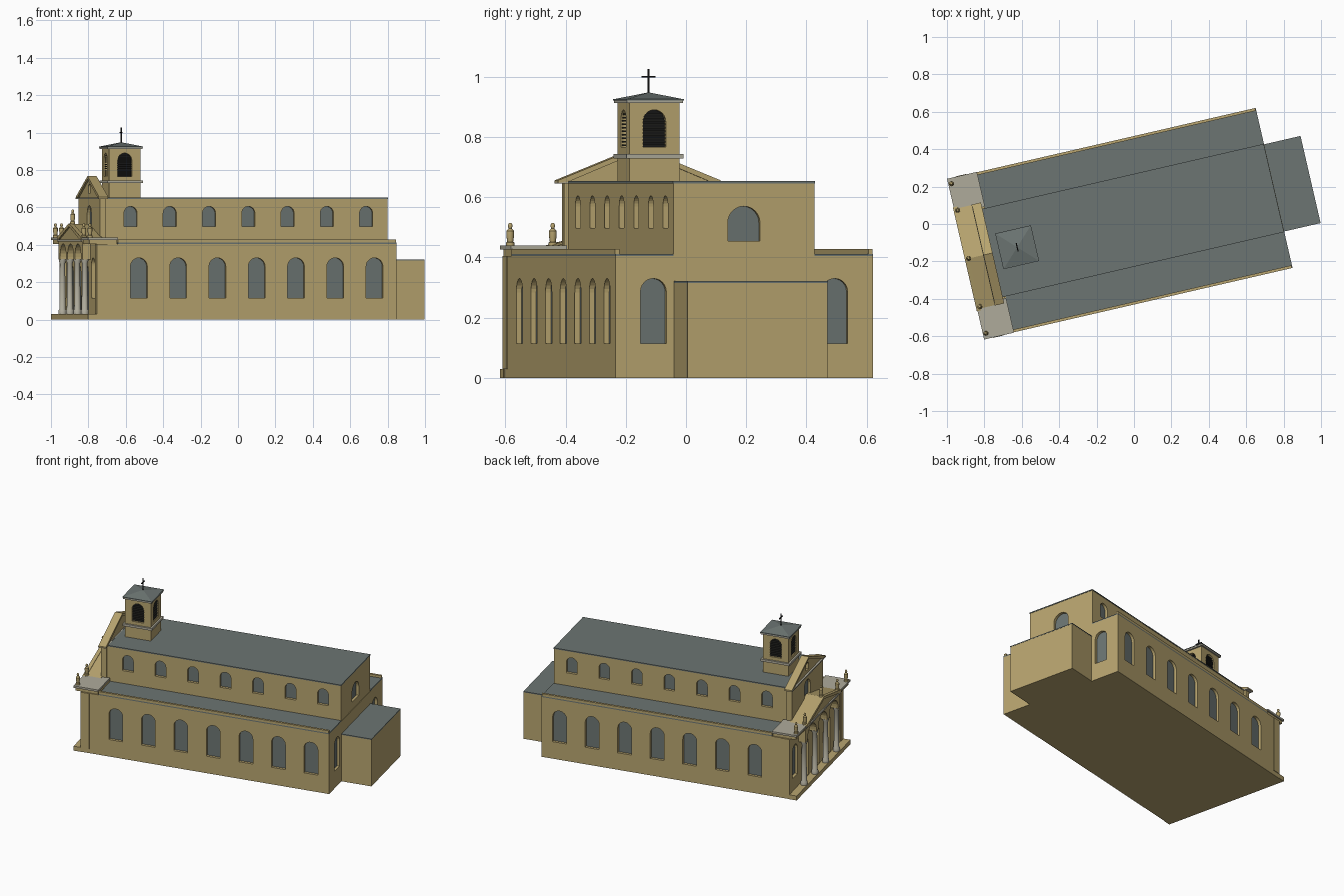
import bpy, bmesh, math
from mathutils import Matrix, Vector

if "Cube" in bpy.data.objects:
    bpy.data.objects.remove(bpy.data.objects["Cube"])

# Everything is built along the church axis (front faces -x), then turned on the site
SITE = Matrix.Translation((-0.004, 0.019, 0)) @ Matrix.Rotation(math.radians(13), 4, 'Z')


def material(name, rgb):
    m = bpy.data.materials.new(name)
    m.diffuse_color = (*rgb, 1)
    m.use_nodes = True
    m.node_tree.nodes["Principled BSDF"].inputs["Base Color"].default_value = m.diffuse_color
    return m


TAN = material("tan_wall", (0.48, 0.375, 0.16))
GREY = material("slate_grey", (0.15, 0.178, 0.17))
STONE = material("pale_stone", (0.43, 0.41, 0.33))
DARK = material("dark_louver", (0.03, 0.03, 0.026))
BLACK = material("black_iron", (0.008, 0.008, 0.008))


def finish(name, bm, mat, smooth=False):
    bmesh.ops.recalc_face_normals(bm, faces=bm.faces[:])
    me = bpy.data.meshes.new(name)
    bm.to_mesh(me)
    bm.free()
    me.materials.append(mat)
    ob = bpy.data.objects.new(name, me)
    ob.matrix_world = SITE
    bpy.context.collection.objects.link(ob)
    if smooth:
        bpy.ops.object.select_all(action='DESELECT')
        ob.select_set(True)
        bpy.context.view_layer.objects.active = ob
        bpy.ops.object.shade_smooth_by_angle(angle=math.radians(40))
    return ob


def add_prism(bm, pts, shift):
    lo = [bm.verts.new(p) for p in pts]
    hi = [bm.verts.new(Vector(p) + Vector(shift)) for p in pts]
    bm.faces.new(lo)
    bm.faces.new(hi[::-1])
    for i in range(len(pts)):
        j = (i + 1) % len(pts)
        bm.faces.new((lo[i], hi[i], hi[j], lo[j]))


def add_box(bm, x0, x1, y0, y1, z0, z1):
    add_prism(bm, [(x0, y0, z0), (x1, y0, z0), (x1, y1, z0), (x0, y1, z0)], (0, 0, z1 - z0))


def box(name, mat, *dims):
    bm = bmesh.new()
    add_box(bm, *dims)
    return finish(name, bm, mat)


def across(name, mat, outline, x0, x1):
    """Outline in (y, z), extruded along the church axis."""
    bm = bmesh.new()
    add_prism(bm, [(x0, y, z) for y, z in outline], (x1 - x0, 0, 0))
    return finish(name, bm, mat)


def add_arch(bm, pos, normal, w, z0, z1, d0, d1):
    """Round-headed prism from d0 to d1 along the outward normal."""
    n = Vector((*normal, 0))
    t = Vector((-n.y, n.x, 0))
    r = w / 2
    prof = [(-r, z0), (r, z0)]
    prof += [(r * math.cos(math.pi * i / 12), z1 - r + r * math.sin(math.pi * i / 12)) for i in range(13)]
    base = Vector((*pos, 0)) + n * d0
    add_prism(bm, [base + t * a + Vector((0, 0, z)) for a, z in prof], n * (d1 - d0))


def arched_openings(wall, specs, depth, pane_mat, pane_name):
    """Cut recesses (pos, normal, width, z0, z1) and set panes in them."""
    cut, pane = bmesh.new(), bmesh.new()
    for s in specs:
        add_arch(cut, *s, -depth, 0.02)
        if pane_mat:
            add_arch(pane, *s, -depth - 0.002, -depth + 0.002)
    cutter = finish("cutter", cut, TAN)
    cutter.hide_render = True
    mod = wall.modifiers.new("openings", 'BOOLEAN')
    mod.object, mod.operation, mod.solver = cutter, 'DIFFERENCE', 'EXACT'
    deps = bpy.context.evaluated_depsgraph_get()
    me = bpy.data.meshes.new_from_object(wall.evaluated_get(deps))
    wall.modifiers.clear()
    wall.data = me
    bpy.data.objects.remove(cutter)
    if pane_mat:
        finish(pane_name, pane, pane_mat)
    else:
        pane.free()


def lathe(name, mat, profile, places, seg=16):
    bm = bmesh.new()
    for x, y, z in places:
        rings = [[bm.verts.new((x + r * math.cos(2 * math.pi * i / seg), y + r * math.sin(2 * math.pi * i / seg), z + h))
                  for i in range(seg)] for r, h in profile]
        for a, b in zip(rings, rings[1:]):
            for i in range(seg):
                bm.faces.new((a[i], a[(i + 1) % seg], b[(i + 1) % seg], b[i]))
        bm.faces.new(rings[0][::-1])
        bm.faces.new(rings[-1])
    return finish(name, bm, mat, True)


bays = [-0.641 + 0.2155 * i for i in range(7)]

# Aisles: lower body with side, rear and front windows
aisles = box("aisle_walls", TAN, -0.87, 0.773, -0.439, 0.439, 0, 0.405)
spec = []
for s in (-1, 1):
    spec += [((u, s * 0.439), (0, s), 0.092, 0.115, 0.33) for u in bays]
    spec += [((0.773, s * 0.309), (1, 0), 0.088, 0.115, 0.33)]
    spec += [((-0.87, s * 0.345), (-1, 0), 0.08, 0.115, 0.33)]
spec += [((-0.87, v), (-1, 0), 0.1, 0.032, 0.3) for v in (-0.178, 0, 0.178)]
arched_openings(aisles, spec, 0.02, GREY, "aisle_windows")
for s, side in ((-1, "south"), (1, "north")):
    a, b = sorted((s * 0.24, s * 0.439))
    box(side + "_aisle_roof", GREY, -0.756, 0.773, a, b, 0.405, 0.412)
    a, b = sorted((s * 0.424, s * 0.439))
    box(side + "_parapet", TAN, -0.756, 0.77, a, b, 0.412, 0.428)
    a, b = sorted((s * 0.40, s * 0.443))
    box(side + "_corner_pilaster", TAN, -0.873, -0.815, a, b, 0.03, 0.405)
    # Front corner blocks with stone tops
    a, b = sorted((s * 0.24, s * 0.432))
    box(side + "_front_attic", TAN, -0.91, -0.76, a, b, 0.405, 0.426)
    a, b = sorted((s * 0.25, s * 0.441))
    box(side + "_stone_top", STONE, -0.92, -0.756, a, b, 0.426, 0.439)

# Nave: clerestory body and flat roof
nave = box("nave_walls", TAN, -0.79, 0.770, -0.24, 0.24, 0.40, 0.646)
spec = [((u, s * 0.24), (0, s), 0.072, 0.498, 0.605) for u in bays for s in (-1, 1)]
spec += [((0.770, 0), (1, 0), 0.11, 0.455, 0.57)]
arched_openings(nave, spec, 0.02, GREY, "nave_windows")
box("nave_roof", GREY, -0.78, 0.772, -0.242, 0.242, 0.646, 0.653)

# Upper front wall with gable
gable = across("front_gable", TAN,
               [(-0.255, 0.40), (0.255, 0.40), (0.255, 0.65), (0, 0.755), (-0.255, 0.65)], -0.812, -0.778)
arched_openings(gable, [((-0.812, 0), (-1, 0), 0.10, 0.50, 0.61), ((-0.812, 0), (-1, 0), 0.04, 0.675, 0.725)],
                0.018, GREY, "gable_windows")
across("gable_cornice", TAN, [(-0.277, 0.648), (-0.25, 0.648), (0, 0.751), (0.25, 0.648), (0.277, 0.648),
                              (0.277, 0.656), (0, 0.767), (-0.277, 0.656)], -0.822, -0.772)
box("gable_band", STONE, -0.824, -0.772, -0.277, 0.277, 0.646, 0.654)

# Apse block at the rear
box("apse_walls", TAN, 0.77, 0.972, -0.238, 0.238, 0, 0.315)
box("apse_roof", GREY, 0.773, 0.973, -0.239, 0.239, 0.315, 0.321)

# Front portico: step, columns, arcade and low gable
box("front_step", TAN, -0.92, -0.865, -0.441, 0.441, 0, 0.03)
col_y = [-0.265, -0.089, 0.089, 0.265]
lathe("portico_columns", STONE, [(0.021, 0), (0.021, 0.02), (0.017, 0.025), (0.0145, 0.27),
                                 (0.020, 0.285), (0.020, 0.295)], [(-0.898, y, 0.03) for y in col_y])
arcade = across("portico_arcade", TAN, [(-0.285, 0.322), (0.285, 0.322), (0.285, 0.43), (-0.285, 0.43)], -0.915, -0.865)
arched_openings(arcade, [((-0.915, (a + b) / 2), (-1, 0), 0.142, 0.30, 0.405) for a, b in zip(col_y, col_y[1:])],
                0.08, None, "")
across("portico_gable", TAN, [(-0.282, 0.425), (0.282, 0.425), (0.282, 0.437), (0, 0.512), (-0.282, 0.437)], -0.915, -0.805)
across("portico_cornice", TAN, [(-0.285, 0.428), (-0.255, 0.428), (0, 0.498), (0.255, 0.428), (0.285, 0.428),
                                (0.285, 0.44), (0, 0.515), (-0.285, 0.44)], -0.924, -0.90)
box("portico_band", STONE, -0.922, -0.865, -0.285, 0.285, 0.418, 0.429)

# Statues along the front
lathe("statues", TAN, [(0.014, 0), (0.014, 0.012), (0.010, 0.014), (0.013, 0.035), (0.013, 0.05), (0.005, 0.058),
                       (0.008, 0.066), (0.006, 0.074), (0.002, 0.077)],
      [(-0.903, s * 0.41, 0.438) for s in (-1, 1)] + [(-0.903, s * 0.265, 0.438) for s in (-1, 1)]
      + [(-0.903, 0, 0.512)], 10)

# Bell tower
TX = -0.637


def square(name, mat, h, z0, z1):
    return box(name, mat, TX - h, TX + h, -h, h, z0, z1)


square("tower_base", TAN, 0.0855, 0.65, 0.73)
square("tower_ledge", STONE, 0.097, 0.729, 0.744)
belfry = square("belfry", TAN, 0.0855, 0.744, 0.913)
sides = [(1, 0), (-1, 0), (0, 1), (0, -1)]
arched_openings(belfry, [((TX + 0.0855 * a, 0.0855 * b), (a, b), 0.078, 0.766, 0.89) for a, b in sides],
                0.022, BLACK, "belfry_openings")
bm = bmesh.new()
for a, b in sides:
    for i in range(10):
        z = 0.770 + 0.0115 * i
        w = 0.039 if z < 0.851 else math.sqrt(max(0.039 ** 2 - (z + 0.004 - 0.851) ** 2, 0.0001))
        cx, cy = TX + a * 0.074, b * 0.074
        hx, hy = (0.007, w) if a else (w, 0.007)
        add_box(bm, cx - hx, cx + hx, cy - hy, cy + hy, z, z + 0.005)
finish("belfry_louvers", bm, DARK)
square("tower_eave", STONE, 0.096, 0.912, 0.923)

# Pyramid roof and cross
bm = bmesh.new()
bmesh.ops.create_cone(bm, cap_ends=True, segments=4, radius1=0.098 * math.sqrt(2), radius2=0.0, depth=0.023,
                      matrix=Matrix.Translation((TX, 0, 0.9365)) @ Matrix.Rotation(math.pi / 4, 4, 'Z'))
add_box(bm, TX - 0.098, TX + 0.098, -0.098, 0.098, 0.921, 0.926)
finish("tower_roof", bm, GREY)
bm = bmesh.new()
add_box(bm, TX - 0.003, TX + 0.003, -0.003, 0.003, 0.94, 1.026)
add_box(bm, TX - 0.003, TX + 0.003, -0.023, 0.023, 0.997, 1.003)
finish("cross", bm, BLACK)
